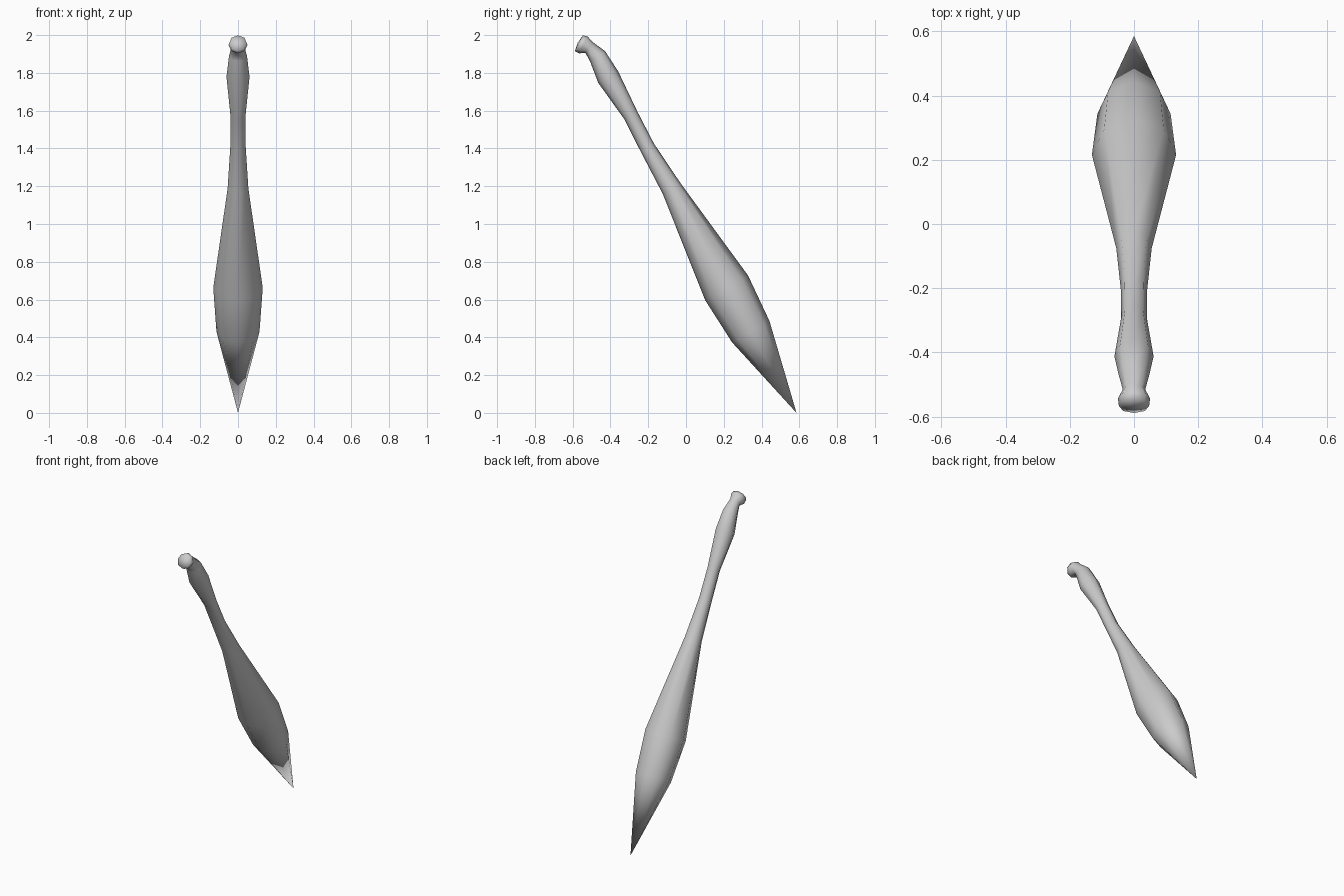
import bpy, bmesh
from math import sin, cos, pi, radians

if "Cube" in bpy.data.objects:
    bpy.data.objects.remove(bpy.data.objects["Cube"])

SIDES = 8
# Rings along the club: centre y, centre z, radius, lean in degrees
RINGS = [
    (0.343, 0.430, 0.114, 30),
    (0.215, 0.662, 0.131, 30),
    (-0.076, 1.188, 0.055, 30),
    (-0.205, 1.405, 0.041, 30),
    (-0.292, 1.575, 0.040, 30),
    (-0.412, 1.778, 0.061, 30),
    (-0.468, 1.888, 0.048, 33),
    (-0.515, 1.936, 0.035, 60),
    (-0.543, 1.948, 0.050, 63),
    (-0.567, 1.957, 0.047, 63),
]

bm = bmesh.new()


def ring(y, z, r, lean):
    a = radians(lean)
    out = []
    for i in range(SIDES):
        t = 2 * pi * i / SIDES
        s = r * sin(t)
        out.append(bm.verts.new((r * cos(t), y + s * cos(a), z + s * sin(a))))
    return out


loops = [ring(*r) for r in RINGS]

# Body, grip and end knob
for a, b in zip(loops, loops[1:]):
    for i in range(SIDES):
        j = (i + 1) % SIDES
        bm.faces.new((a[i], a[j], b[j], b[i]))

# Pointed tip and knob cap
for centre, loop in (((0, 0.585, 0.0), loops[0]), ((0, -0.573, 1.96), loops[-1])):
    c = bm.verts.new(centre)
    for i in range(SIDES):
        bm.faces.new((c, loop[i], loop[(i + 1) % SIDES]))

bmesh.ops.recalc_face_normals(bm, faces=bm.faces)
for f in bm.faces:
    f.smooth = True
mesh = bpy.data.meshes.new("club")
bm.to_mesh(mesh)
bm.free()
bpy.context.collection.objects.link(bpy.data.objects.new("club", mesh))
